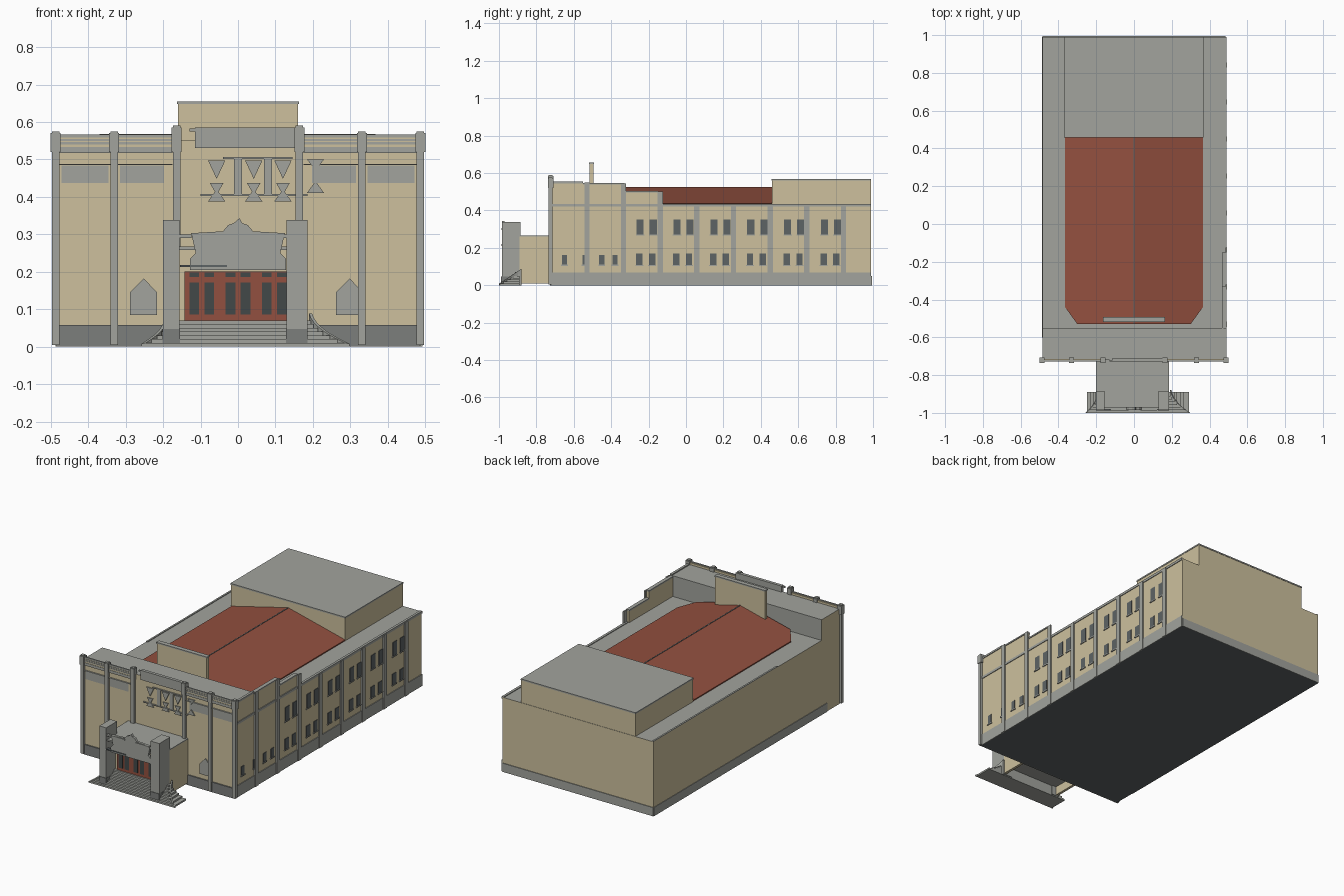
import bpy, bmesh
from mathutils import Vector

default = bpy.data.objects.get("Cube")
if default:
    bpy.data.objects.remove(default)


def material(name, r, g, b):
    m = bpy.data.materials.new(name)
    m.use_nodes = True
    m.diffuse_color = (r, g, b, 1)
    m.node_tree.nodes["Principled BSDF"].inputs["Base Color"].default_value = (r, g, b, 1)
    return m


cream = material("cream wall", .61, .53, .34)
grey = material("grey stone", .36, .37, .34)
dark = material("dark stone", .2, .21, .2)
red = material("red brown", .29, .08, .05)
slate = material("slate window", .11, .125, .13)
glass = material("door glass", .055, .065, .065)


def finish(name, bm, side, top=None, bottom=None):
    """Turn a bmesh into an object, colouring faces by their direction."""
    bmesh.ops.recalc_face_normals(bm, faces=bm.faces)
    mesh = bpy.data.meshes.new(name)
    for m in (side, top or side, bottom or side):
        mesh.materials.append(m)
    for f in bm.faces:
        f.normal_update()
        f.material_index = 1 if f.normal.z > .5 else 2 if f.normal.z < -.5 else 0
    bm.to_mesh(mesh)
    bm.free()
    ob = bpy.data.objects.new(name, mesh)
    bpy.context.collection.objects.link(ob)
    return ob


def box(name, x, y, z, side, top=None, bottom=None):
    """Box from (low, high) ranges on each axis."""
    bm = bmesh.new()
    bmesh.ops.create_cube(bm, size=1)
    for v in bm.verts:
        v.co = [r[0] if c < 0 else r[1] for c, r in zip(v.co, (x, y, z))]
    return finish(name, bm, side, top, bottom)


def prism(name, points, push, side, top=None):
    """Flat polygon pushed along a vector."""
    bm = bmesh.new()
    face = bm.faces.new([bm.verts.new(p) for p in points])
    out = bmesh.ops.extrude_face_region(bm, geom=[face])["geom"]
    bmesh.ops.translate(bm, vec=Vector(push), verts=[v for v in out if isinstance(v, bmesh.types.BMVert)])
    return finish(name, bm, side, top)


def around(c, half):
    return (c - half, c + half)


def front_plate(name, outline, mat, y=-.72, depth=.006):
    return prism(name, [(px, y, pz) for px, pz in outline], (0, -depth, 0), mat)


# Main hall, front block and stage house
WALL = .485
FRONT = -.72
box("main_hall", (-WALL, WALL), (FRONT, .99), (0, .43), cream, grey, slate)
block = box("front_block", (-WALL, WALL), (FRONT, -.55), (.43, .55), cream, grey)
block.data.materials.append(grey)
for f in block.data.polygons:
    if f.normal.y > .5:
        f.material_index = 3
box("stage_house", (-.368, .365), (.46, .988), (.43, .562), cream, grey)
box("stage_roof_lip", (-.37, .367), (.458, .99), (.56, .568), grey)
box("sign_panel", (-.16, .16), (-.515, -.495), (.43, .65), cream)
box("sign_panel_cap", (-.163, .163), (-.518, -.492), (.648, .655), grey)

# Red gabled roof with clipped front corners
RIDGE, EAVE, HALF = .525, .436, .365
bm = bmesh.new()
for s in (-1, 1):
    plan = [(0, .46), (s * HALF, .46), (s * HALF, -.44), (s * .3, -.53), (0, -.53)]
    rim = [bm.verts.new((x, y, RIDGE - (RIDGE - EAVE) * abs(x) / HALF)) for x, y in plan]
    foot = [bm.verts.new((x, y, .43)) for x, y in plan]
    bm.faces.new(rim)
    for i in range(1, 4):
        bm.faces.new((rim[i], rim[i + 1], foot[i + 1], foot[i]))
bmesh.ops.remove_doubles(bm, verts=bm.verts, dist=.0001)
finish("gabled_roof", bm, red)
box("roof_ridge", around(0, .003), (-.53, .46), (RIDGE - .003, RIDGE + .001), slate)

# Stepped parapet on the left side
for y0, y1, top in ((-.55, -.33, .54), (-.33, -.15, .497)):
    box("side_parapet", (WALL - .015, WALL), (y0, y1), (.43, top), cream)
    box("side_parapet_cap", (WALL - .018, WALL + .004), (y0, y1), (top, top + .008), grey)
box("front_block_cap", (WALL - .01, WALL + .004), (FRONT, -.55), (.545, .556), grey)
box("side_cornice", (WALL, WALL + .004), (FRONT, .99), (.42, .434), grey)
for x in around(0, WALL - .005):
    box("eave_edge", around(x, .005), (-.15, .99), (.43, .434), grey)

# Stone base
box("left_base", (WALL, WALL + .004), (FRONT, .99), (0, .067), grey)
box("right_base", (-WALL - .003, -WALL), (-.6, .99), (0, .05), grey)
box("back_base", (-WALL, WALL), (.99, .994), (0, .05), grey)
box("front_base", (-WALL, WALL), (FRONT - .007, FRONT), (0, .058), dark)

# Side pilasters
for i in range(8):
    y = -.53 + i * .196
    top = .55 if i == 0 else .545 if i == 1 else .5 if i == 2 else .43
    box("side_pilaster", (WALL, WALL + .008), around(y, .014), (0, top), grey)


# Side windows
def side_window(y, half, z):
    box("side_window", (WALL, WALL + .003), around(y, half), z, slate)
    box("window_sill", (WALL, WALL + .005), around(y, half + .004), (z[0] - .006, z[0]), grey)


for y in (-.65, -.54, -.45, -.38):
    side_window(y, .014, (.11, .162))
for i in range(6):
    middle = -.215 + i * .197
    for s in (-1, 1):
        side_window(middle + s * .034, .017, (.108, .17))
        side_window(middle + .005 + s * .035, .019, (.272, .352))

# Front pilasters with wider heads
for x, top in ((.487, .575), (.331, .575), (.164, .59)):
    for s in (-1, 1):
        box("front_pilaster", around(s * x, .01), (FRONT - .014, FRONT + .005), (.005, top), grey)
        box("pilaster_head", around(s * x, .0135), (FRONT - .017, FRONT + .012), (.52, top - .005), grey)

# Front cornice bands, vents and arrow-shaped niches
for s in (-1, 1):
    ends = sorted((s * .175, s * .478))
    for z, thick in ((.525, .008), (.543, .003), (.552, .003), (.562, .004), (.486, .0015)):
        box("front_band", ends, (FRONT - .008, FRONT), around(z, thick), grey)
    box("front_coping", ends, (FRONT - .006, FRONT + .006), (.53, .562), cream)
    for c, half in ((.409, .063), (.256, .059)):
        box("front_vent", around(s * c, half), (FRONT - .004, FRONT), (.437, .484), grey)
for c in (-.252, .298):
    front_plate("niche", [(c - .036, .085), (c + .036, .085), (c + .036, .145),
                          (c, .182), (c - .036, .145)], grey)

# Centre parapet panel and tracery
box("centre_panel", (-.115, .152), (FRONT - .008, FRONT + .01), (.53, .585), grey)
box("centre_panel_arm", (-.13, -.11), (FRONT - .008, FRONT), (.574, .582), grey)
box("tracery_top_rail", (-.04, .145), (FRONT - .007, FRONT), (.501, .506), grey)
box("tracery_low_rail", (-.1, .185), (FRONT - .007, FRONT), (.402, .407), grey)
for x in (0, .08):
    box("tracery_bar", around(x, .011), (FRONT - .005, FRONT), (.405, .503), grey)


def wedge(x, base, tip, half=.023):
    front_plate("tracery_wedge", [(x - half, base), (x + half, base), (x, tip)], grey)


for x in (-.057, .042, .12):
    wedge(x, .497, .448)
    wedge(x, .388, .42)
    wedge(x, .437, .405, .018)
wedge(.207, .5, .472)
wedge(.207, .41, .442)

# Portico: walls, roof, floor and doors
BACK, INNER = -.89, -.9
for x in ((-.2, -.185), (.17, .185)):
    box("portico_wall", x, (BACK, FRONT), (.01, .262), cream)
box("portico_roof", (-.2, .185), (-.975, FRONT), (.258, .267), grey)
box("portico_floor", (-.185, .17), (-.9, FRONT), (.06, .07), grey)
box("portico_back", (-.185, .17), (INNER, BACK), (.07, .258), cream)
box("doors", (-.143, .13), (INNER - .006, INNER), (.07, .2), red)
for x in (.117, .077, .02):
    for s in (-1, 1):
        box("door_glass", around(s * x, .013), (INNER - .009, INNER - .006), (.086, .171), glass)
        box("transom_glass", around(s * x, .013), (INNER - .009, INNER - .006), (.186, .198), glass)

# Portico towers
for x in ((-.2, -.156), (.129, .185)):
    box("portico_tower", x, (-.985, -.885), (.005, .338), grey)
    box("tower_base", (x[0] - .001, x[1] + .001), (-.988, -.95), (.005, .047), dark)

# Crested frieze over the entrance
half = [(.128, .205), (.128, .235), (.113, .25), (.125, .303), (.04, .308), (.026, .325), (.011, .33)]
front_plate("entrance_frieze", half + [(.004, .343)] + [(-x, z) for x, z in reversed(half)],
            grey, y=-.97, depth=.014)
box("frieze_ledge", (-.155, -.03), (-.988, -.97), (.213, .218), slate)
for s in (-1, 1):
    box("frieze_bracket", around(s * .13 - .01, .016), (-.982, -.97), (.29, .3), grey)
    box("frieze_cornice", sorted((s * .035, s * .122)), (-.988, -.97), (.297, .304), grey)


# Flared steps and curved cheeks
def flare(t, s):
    return s * (.19 + .08 * (1 - t) ** 2) + .02 * (1 - t)


COUNT = 7
for i in range(COUNT):
    t = i / COUNT
    y0 = -1 + .1 * t
    box("step", (flare(t, -1), flare(t, 1)), (y0, -.89), (.01 * i, .01 * (i + 1)), grey)
for s in (-1, 1):
    bm = bmesh.new()
    rows = []
    for i in range(COUNT + 1):
        t = i / COUNT
        x, y, z = flare(t, s), -1 + .12 * t, .008 + .08 * t
        rows.append([bm.verts.new((x + dx, y, h)) for dx, h in ((0, 0), (0, z), (s * .008, z), (s * .008, 0))])
    for a, b in zip(rows, rows[1:]):
        for j in range(4):
            k = (j + 1) % 4
            bm.faces.new((a[j], a[k], b[k], b[j]))
    bm.faces.new(rows[0])
    bm.faces.new(rows[-1])
    finish("step_cheek", bm, grey)
